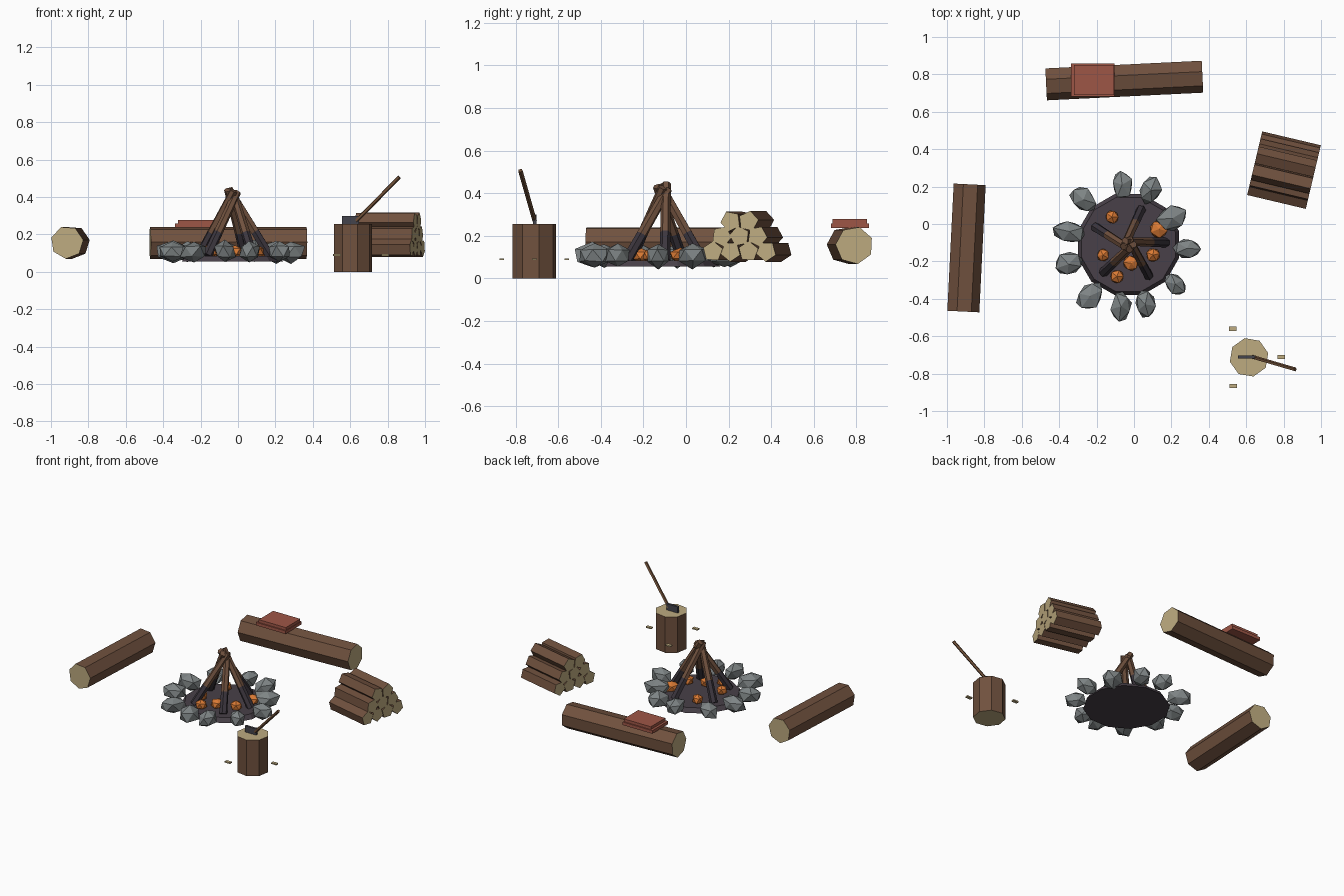
import bpy, bmesh, math, random
from mathutils import Vector, Matrix

random.seed(4)
cube = bpy.data.objects.get("Cube")
if cube:
    bpy.data.objects.remove(cube, do_unlink=True)


def material(name, *rgb):
    lin = [((c / 255 + 0.055) / 1.055) ** 2.4 for c in rgb] + [1]
    m = bpy.data.materials.new(name)
    m.use_nodes = True
    m.diffuse_color = lin
    m.node_tree.nodes["Principled BSDF"].inputs["Base Color"].default_value = lin
    return m


BARK = material("bark", 112, 81, 62)
WOOD = material("cut_wood", 190, 171, 128)
STONE = material("stone", 126, 132, 133)
ASH = material("ash", 72, 64, 72)
CHAR = material("charred_wood", 60, 54, 62)
EMBER = material("ember", 218, 122, 52)
CLOTH = material("red_cloth", 158, 86, 70)
HANDLE = material("handle_wood", 112, 80, 56)
IRON = material("iron", 68, 68, 76)


def finish(name, bm, *mats):
    bmesh.ops.recalc_face_normals(bm, faces=bm.faces)
    mesh = bpy.data.meshes.new(name)
    bm.to_mesh(mesh)
    bm.free()
    for m in mats:
        mesh.materials.append(m)
    ob = bpy.data.objects.new(name, mesh)
    bpy.context.collection.objects.link(ob)
    return ob


def log(name, start, end, radii, sides, roll, side_mat, cap_mat, split=None, low_mat=None):
    """Faceted prism from start to end; faces before the split fraction use low_mat."""
    a, b = Vector(start), Vector(end)
    d = (b - a).normalized()
    u = Vector((0, 0, 1)).cross(d)
    u = u.normalized() if u.length > 0.01 else Vector((1, 0, 0))
    v = d.cross(u)
    bm = bmesh.new()
    rings = []
    for t in ([0, 1] if split is None else [0, split, 1]):
        r = radii[0] + (radii[1] - radii[0]) * t
        angles = [math.radians(roll) + math.tau * k / sides for k in range(sides)]
        rings.append([bm.verts.new(a.lerp(b, t) + r * (u * math.cos(g) + v * math.sin(g)))
                      for g in angles])
    for i, (lo, hi) in enumerate(zip(rings, rings[1:])):
        for k in range(sides):
            j = (k + 1) % sides
            f = bm.faces.new((lo[k], lo[j], hi[j], hi[k]))
            f.material_index = 2 if split and i == 0 else 0
    for ring, index in ((rings[0], 2 if split else 1), (rings[-1], 1)):
        bm.faces.new(ring).material_index = index
    return finish(name, bm, side_mat, cap_mat, low_mat or side_mat)


def box(name, centre, size, mat, turn=0):
    bm = bmesh.new()
    bmesh.ops.create_cube(bm, size=1, matrix=Matrix.Translation(centre)
                          @ Matrix.Rotation(math.radians(turn), 4, "Z")
                          @ Matrix.Diagonal((*size, 1)))
    return finish(name, bm, mat)


def lump(name, centre, size, turn, mat, jitter):
    """Low-poly rock with uneven corners."""
    bm = bmesh.new()
    bmesh.ops.create_icosphere(bm, subdivisions=1, radius=1)
    for vert in bm.verts:
        vert.co *= random.uniform(1 - jitter, 1 + jitter)
    bm.transform(Matrix.Translation(centre) @ Matrix.Rotation(turn, 4, "Z")
                 @ Matrix.Diagonal((*size, 1)))
    return finish(name, bm, mat)


# Log benches
log("left_bench", (-0.914, -0.468, 0.157), (-0.880, 0.212, 0.157), (0.088, 0.088), 7, 120, BARK, WOOD)
log("back_bench", (-0.47, 0.75, 0.155), (0.366, 0.791, 0.155), (0.089, 0.089), 7, 23, BARK, WOOD)

# Folded blanket on the back bench
box("blanket_lower_fold", (-0.221, 0.77, 0.247), (0.232, 0.178, 0.022), CLOTH)
box("blanket_upper_fold", (-0.214, 0.77, 0.267), (0.212, 0.162, 0.022), CLOTH)

# Chopping stump with axe and wood chips
log("chopping_stump", (0.615, -0.713, 0), (0.615, -0.713, 0.255), (0.105, 0.105), 8, 13, BARK, WOOD)
box("axe_head", (0.602, -0.711, 0.276), (0.09, 0.016, 0.046), IRON)
log("axe_handle", (0.632, -0.711, 0.272), (0.862, -0.778, 0.507), (0.011, 0.011), 5, 0, HANDLE, HANDLE)
for i, (x, y) in enumerate([(0.527, -0.56), (0.786, -0.712), (0.53, -0.866)]):
    box(f"wood_chip_{i + 1}", (x, y, 0.09), (0.04, 0.022, 0.009), WOOD)

# Stacked firewood in rows of four, three and two
turn = math.radians(-13.3)
along = Vector((math.cos(turn), math.sin(turn), 0))
across = Vector((-along.y, along.x, 0))
for row in range(3):
    count = 4 - row
    for k in range(count):
        c = Vector((0.802, 0.288, 0.127 + 0.071 * row)) + across * 0.086 * (k - (count - 1) / 2)
        log(f"firewood_{row + 1}_{k + 1}", c - along * 0.161, c + along * 0.161, (0.049, 0.049),
            5, 36 * k + 50 * row + 15, BARK, WOOD)

# Fire pit: ash bed, stones, embers
pit = Vector((-0.03, -0.11, 0))
log("ash_bed", pit + Vector((0, 0, 0.055)), pit + Vector((0, 0, 0.085)), (0.28, 0.26), 12, 15, ASH, ASH)
stones = [(-0.064, 0.21, 0.95), (0.09, 0.18, 0.95), (0.205, 0.03, 1.1), (0.283, -0.13, 0.9),
          (0.22, -0.32, 0.85), (0.06, -0.43, 0.95), (-0.07, -0.44, 0.95), (-0.235, -0.385, 1.05),
          (-0.35, -0.215, 1.05), (-0.345, -0.04, 1.05), (-0.27, 0.13, 1.02)]
for i, (x, y, s) in enumerate(stones):
    out = math.atan2(y - pit.y, x - pit.x)
    lump(f"pit_stone_{i + 1}", (x, y, 0.108), (0.087 * s, 0.063 * s, 0.06), out, STONE, 0.13)
embers = [(-0.118, 0.037, 0.038), (0.134, -0.027, 0.052), (-0.166, -0.166, 0.036),
          (-0.016, -0.21, 0.045), (0.102, -0.166, 0.04), (-0.091, -0.28, 0.04)]
for i, (x, y, r) in enumerate(embers):
    lump(f"ember_{i + 1}", (x, y, 0.108), (r, r, 0.036), i, EMBER, 0.06)

# Leaning fire sticks, charred at the foot
for i, deg in enumerate([3, 70, 152, 228, 303]):
    g = math.radians(deg)
    out = Vector((math.cos(g), math.sin(g), 0))
    side = Vector((-out.y, out.x, 0))
    foot = pit + out * 0.2 + Vector((0, 0, 0.085))
    tip = pit - out * 0.018 + side * 0.018 + Vector((0, 0, 0.445 - 0.006 * i))
    log(f"fire_stick_{i + 1}", foot, tip, (0.026, 0.022), 6, 20 * i, BARK, BARK, 0.36, CHAR)
